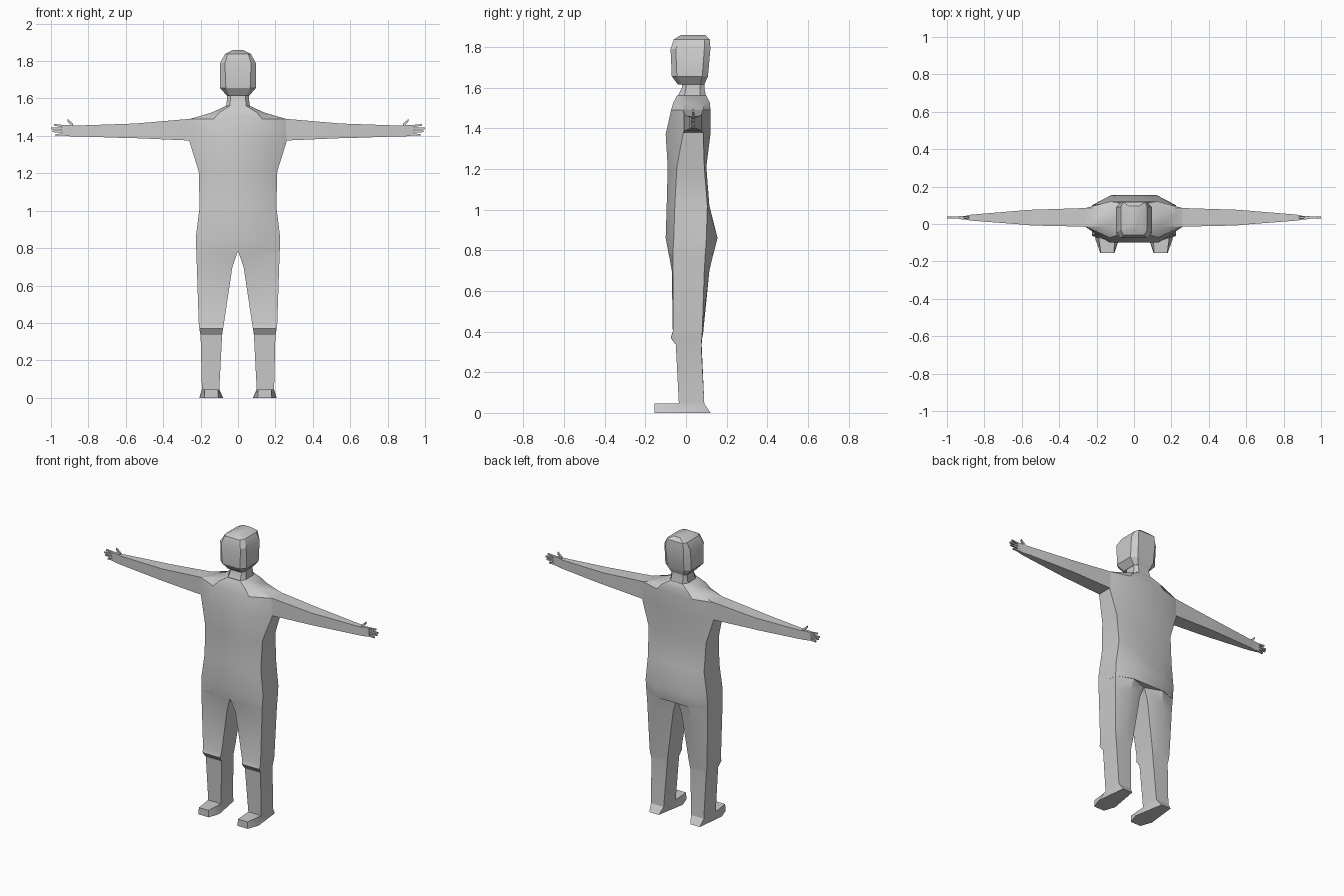
import bpy, bmesh, math


def loft(name, rings, mirror=False, angle=30):
    """Skin a list of equal-length point rings and cap both ends."""
    bm = bmesh.new()
    vs = [[bm.verts.new(p) for p in r] for r in rings]
    n = len(rings[0])
    for a, b in zip(vs, vs[1:]):
        for i in range(n):
            j = (i + 1) % n
            bm.faces.new((a[i], a[j], b[j], b[i]))
    bm.faces.new(vs[0])
    bm.faces.new(vs[-1])
    bmesh.ops.recalc_face_normals(bm, faces=bm.faces)
    me = bpy.data.meshes.new(name)
    bm.to_mesh(me)
    bm.free()
    ob = bpy.data.objects.new(name, me)
    bpy.context.collection.objects.link(ob)
    bpy.ops.object.select_all(action='DESELECT')
    ob.select_set(True)
    bpy.context.view_layer.objects.active = ob
    if mirror:
        ob.modifiers.new("Mirror", 'MIRROR')
        bpy.ops.object.modifier_apply(modifier="Mirror")
    bpy.ops.object.shade_smooth_by_angle(angle=math.radians(angle))
    return ob


def ring8(z, f, fy, s, sf, sb, b, by):
    """Octagon: front half-width/y, side half-width/front y/back y, back half-width/y."""
    return [(-f, fy, z), (f, fy, z), (s, sf, z), (s, sb, z),
            (b, by, z), (-b, by, z), (-s, sb, z), (-s, sf, z)]


# Torso
loft("torso", [ring8(*r) for r in (
    (1.56, .045, -.045, .065, -.01, .07, .045, .10),
    (1.525, .10, -.063, .14, -.015, .09, .10, .118),
    (1.49, .13, -.073, .26, -.013, .085, .13, .12),
    (1.37, .13, -.10, .26, -.015, .085, .13, .12),
    (1.21, .11, -.09, .21, -.045, .09, .11, .10),
    (1.02, .11, -.095, .205, -.055, .105, .11, .115),
    (.86, .11, -.10, .225, -.06, .10, .12, .155),
    (.78, .11, -.085, .223, -.065, .095, .12, .135))])

# Neck
loft("neck", [ring8(*r) for r in (
    (1.55, .045, -.045, .065, -.01, .07, .045, .10),
    (1.60, .04, -.02, .058, 0, .07, .04, .09),
    (1.63, .04, -.02, .058, 0, .07, .04, .09))])

# Head
loft("head", [ring8(*r) for r in (
    (1.615, .045, -.04, .06, -.02, .07, .045, .09),
    (1.655, .065, -.07, .095, -.045, .08, .06, .108),
    (1.79, .07, -.076, .095, -.05, .09, .065, .12),
    (1.837, .055, -.06, .07, -.03, .09, .06, .117),
    (1.858, .02, -.025, .03, -.01, .08, .025, .095))])


# Legs
def leg_ring(z, xi, xo, yf, ym, yb, yk):
    m = (xi + xo) / 2
    return [(xo, yf, z), (m, ym, z), (xi, ym, z), (xi, yb, z), (m, yk, z), (xo, yb, z)]


loft("leg", [leg_ring(*r) for r in (
    (.785, 0, .223, -.065, -.085, .095, .135),
    (.70, .03, .22, -.065, -.07, .09, .115),
    (.40, .075, .21, -.065, -.065, .08, .085),
    (.37, .08, .207, -.074, -.075, .078, .08),
    (.335, .085, .20, -.05, -.05, .075, .077),
    (.045, .10, .193, -.035, -.035, .09, .09))], mirror=True)

# Feet
loft("foot", [
    [(.105, -.155, 0), (.18, -.155, 0), (.207, -.08, 0),
     (.185, .12, 0), (.115, .12, 0), (.08, -.08, 0)],
    [(.108, -.155, .045), (.178, -.155, .045), (.193, -.04, .045),
     (.193, .09, .045), (.10, .09, .045), (.10, -.04, .045)]], mirror=True)


# Arms, tapering into the palms
def box_ring(x, y0, y1, z0, z1):
    return [(x, y0, z0), (x, y1, z0), (x, y1, z1), (x, y0, z1)]


loft("arm", [box_ring(*r) for r in (
    (.20, -.02, .09, 1.375, 1.49),
    (.27, -.014, .085, 1.376, 1.49),
    (.55, -.008, .076, 1.388, 1.466),
    (.58, -.004, .074, 1.388, 1.465),
    (.87, .018, .05, 1.398, 1.455),
    (.90, .023, .044, 1.398, 1.458),
    (.94, .027, .042, 1.403, 1.458))], mirror=True)


# Fingers and thumb
def finger(name, a, b, w):
    (xa, za), (xb, zb) = a, b
    loft(name, [box_ring(xa, .029, .041, za - w, za + w),
                box_ring(xb, .03, .04, zb - w * .7, zb + w * .7)], mirror=True)


for i, (za, zb, x) in enumerate(((1.452, 1.459, .985), (1.438, 1.44, 1.0),
                                 (1.424, 1.424, .993), (1.409, 1.405, .975))):
    finger(f"finger_{i + 1}", (.93, za), (x, zb), .006)
finger("thumb", (.882, 1.455), (.912, 1.485), .010)
